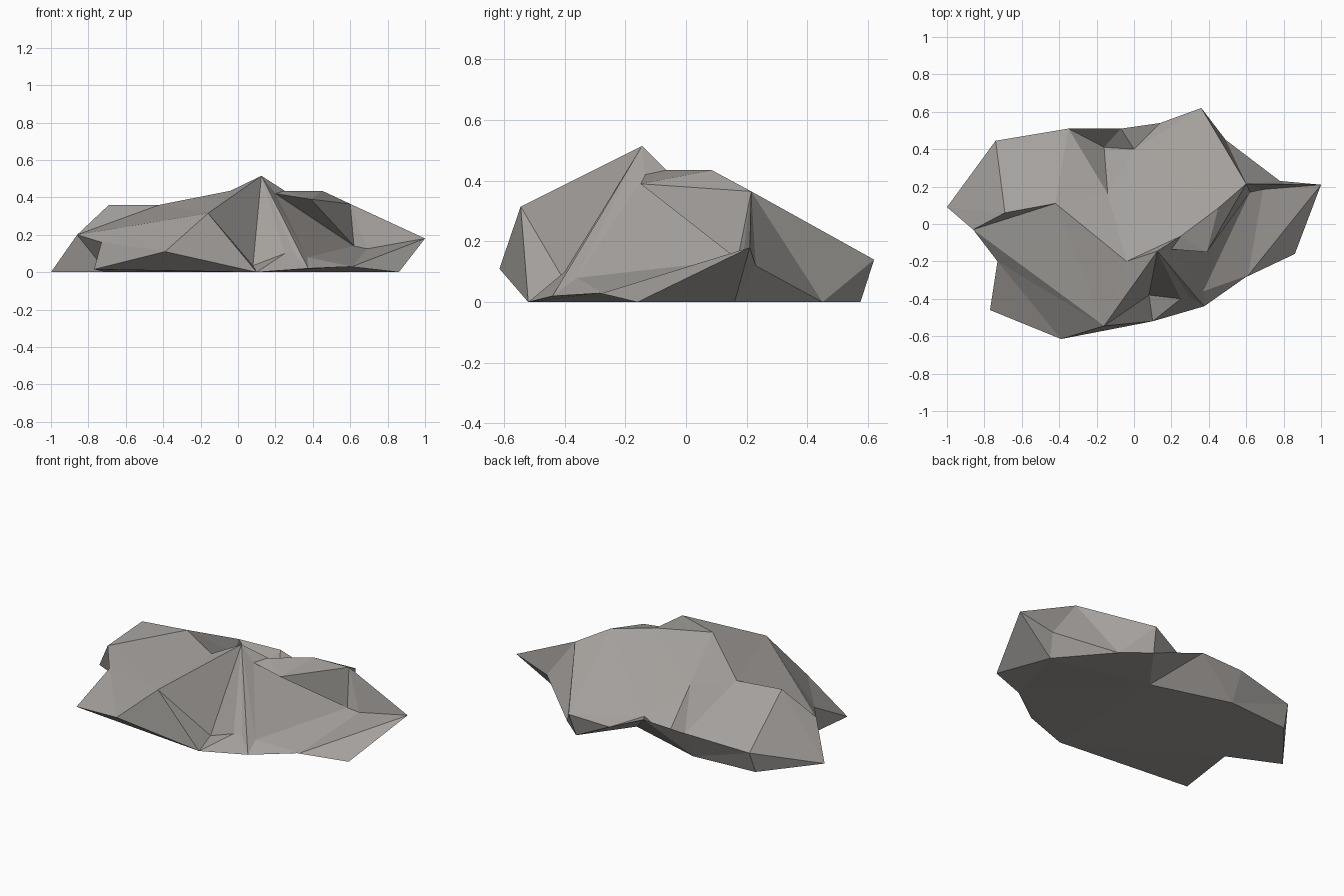
import bpy
import bmesh
from mathutils import Vector
from mathutils.geometry import delaunay_2d_cdt

cube = bpy.data.objects.get("Cube")
if cube:
    bpy.data.objects.remove(cube, do_unlink=True)

# Rim: the widest outline of the rock, in order around it
rim = dict(
    west_tip=(-1, .09, 0), west_lip=(-.86, -.03, .2), west_notch=(-.73, -.2, .16),
    toe=(-.77, -.46, .015), chin=(-.39, -.615, .11), south_foot=(.1, -.52, 0),
    corner_foot=(.375, -.44, .02), skirt=(.61, -.275, .03), east_foot=(.86, -.16, 0),
    east_tip=(1, .21, .18), east_low=(.78, .23, .12), far_corner=(.49, .45, 0),
    north_tip=(.36, .62, .14), north_mid=(.14, .54, .09), north_notch=(-.07, .51, .18),
    back_crest=(-.35, .51, .17), back_corner=(-.74, .445, .13))

# Crests and hollows of the upper surface
crests = dict(
    peak=(.125, -.145, .515), crown=(-.04, -.2, .435), bump=(.25, -.065, .435),
    ridge=(.45, .085, .435), cliff=(.6, .215, .365), shoulder=(.39, -.15, .39),
    ledge=(-.69, .06, .36), ledge_end=(-.42, .11, .36), brow=(-.16, -.545, .315))
hollows = dict(
    saddle=(.2, -.135, .42), hollow=(-.14, .16, .28), cove_side=(-.16, .41, .06),
    cove=(0, .4, .14), cliff_foot=(.62, .17, .14), gap=(.69, .185, .125),
    gully=(.08, -.38, .035), knob=(.25, -.4, .1), knob_end=(.3, -.39, .1),
    spur=(.37, -.36, .08))

# Corners of the flat base that sit inside the rim
base = dict(base_west=(-.7, -.05, 0), base_east=(.74, .16, 0),
            base_north=(.34, .575, 0), base_cove=(.13, .29, 0),
            base_back=(-.35, .43, 0), base_corner=(-.75, .4, 0))

# The shoulder leans out over the slope below, so it is joined up further in
tucked = dict(shoulder=(.4, .02))

# Creases: each line is a chain of points that must share edges
top_creases = [
    "west_tip ledge ledge_end hollow cove_side cove north_tip cliff",
    "west_lip ledge",
    "west_lip ledge_end brow west_lip",
    "west_notch chin brow south_foot",
    "ledge_end crown brow peak crown bump ridge cliff",
    "ledge_end back_crest hollow",
    "back_crest cove_side north_notch cove north_mid",
    "peak saddle shoulder ridge",
    "peak bump saddle",
    "bump shoulder cliff cliff_foot shoulder",
    "peak gully knob knob_end corner_foot peak",
    "saddle cliff_foot spur corner_foot",
    "cliff_foot gap east_tip cliff gap",
    "spur skirt east_tip",
]
base_creases = [
    "west_tip base_west toe south_foot east_foot",
    "east_foot base_east far_corner base_north base_cove",
    "base_cove base_back base_corner west_tip",
]


def surface(bm, verts, points, creases, flip):
    """Triangulate points in plan within the rim, keeping the creases."""
    names = list(points)
    place = {name: i for i, name in enumerate(names)}
    loop = list(rim)
    pairs = list(zip(loop, loop[1:] + loop[:1]))
    for line in creases:
        chain = line.split()
        pairs += zip(chain, chain[1:])
    edges = [(place[a], place[b]) for a, b in pairs]
    plan = [Vector(tucked.get(name, points[name][:2])) for name in names]
    out, _, faces, origin, _, _ = delaunay_2d_cdt(plan, edges, [], 1, 1e-5)
    corners = []
    for co, source in zip(out, origin):
        if source:
            corners.append(verts[names[source[0]]])
        else:
            near = min(names, key=lambda n: (Vector(points[n][:2]) - co).length)
            corners.append(bm.verts.new((co.x, co.y, points[near][2])))
    for face in faces:
        ring = [corners[i] for i in face]
        bm.faces.new(ring[::-1] if flip else ring)


# Rock: upper surface and underside meet along the shared rim
bm = bmesh.new()
upper = {**rim, **crests, **hollows}
lower = {**rim, **base}
verts = {name: bm.verts.new(co) for name, co in {**upper, **base}.items()}
surface(bm, verts, upper, top_creases, False)
surface(bm, verts, lower, base_creases, True)
bmesh.ops.recalc_face_normals(bm, faces=bm.faces)

mesh = bpy.data.meshes.new("rock")
bm.to_mesh(mesh)
bm.free()
rock = bpy.data.objects.new("rock", mesh)
bpy.context.collection.objects.link(rock)

# Stone colour
stone = bpy.data.materials.new("warm grey stone")
stone.use_nodes = True
colour = (.37, .352, .335, 1)
stone.diffuse_color = colour
stone.node_tree.nodes["Principled BSDF"].inputs["Base Color"].default_value = colour
mesh.materials.append(stone)
